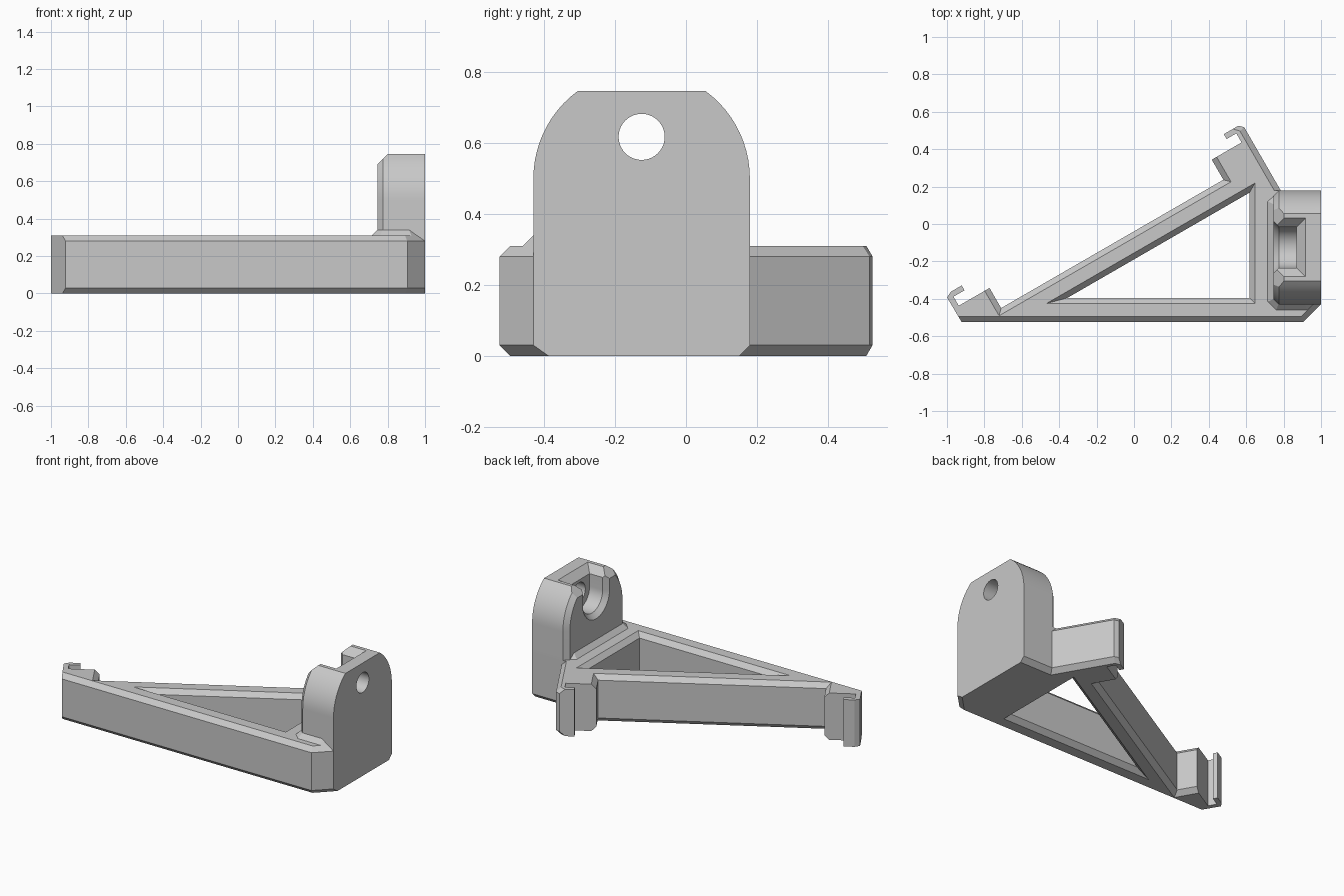
import bpy
import bmesh
from math import cos, sin, pi, radians, acos

cube = bpy.data.objects.get("Cube")
if cube:
    bpy.data.objects.remove(cube, do_unlink=True)

grey = bpy.data.materials.new("matte grey")
grey.use_nodes = True
grey.diffuse_color = (0.58, 0.58, 0.58, 1)
grey.node_tree.nodes["Principled BSDF"].inputs["Base Color"].default_value = (0.58, 0.58, 0.58, 1)


def inset(points, dists):
    """Move each edge of a counter-clockwise outline inward by its own distance."""
    n = len(points)
    normals = []
    for i in range(n):
        dx = points[(i + 1) % n][0] - points[i][0]
        dy = points[(i + 1) % n][1] - points[i][1]
        length = (dx * dx + dy * dy) ** 0.5
        normals.append((-dy / length, dx / length))
    result = []
    for i, (x, y) in enumerate(points):
        (ax, ay), (bx, by) = normals[i - 1], normals[i]
        da, db = dists[i - 1], dists[i]
        det = ax * by - ay * bx
        if abs(det) < 1e-4:
            result.append((x + bx * db, y + by * db))
        else:
            result.append((x + (da * by - db * ay) / det, y + (ax * db - bx * da) / det))
    return result


def prism(name, points, layers, axis="z"):
    """Stack inset copies of an outline along an axis; layers are (height, distances)."""
    bm = bmesh.new()
    rings = []
    n = len(points)
    for h, d in layers:
        dists = d if isinstance(d, list) else [d] * n
        ring = inset(points, dists)
        rings.append([bm.verts.new((a, b, h) if axis == "z" else (h, a, b)) for a, b in ring])
    for low, high in zip(rings, rings[1:]):
        for i in range(n):
            j = (i + 1) % n
            bm.faces.new((low[i], low[j], high[j], high[i]))
    bm.faces.new(rings[0][::-1])
    bm.faces.new(rings[-1])
    mesh = bpy.data.meshes.new(name)
    bm.to_mesh(mesh)
    bm.free()
    mesh.materials.append(grey)
    obj = bpy.data.objects.new(name, mesh)
    bpy.context.collection.objects.link(obj)
    return obj


def activate(obj):
    bpy.ops.object.select_all(action="DESELECT")
    obj.select_set(True)
    bpy.context.view_layer.objects.active = obj


def cut(obj, cutter):
    activate(obj)
    mod = obj.modifiers.new("cut", "BOOLEAN")
    mod.operation = "DIFFERENCE"
    mod.solver = "EXACT"
    mod.object = cutter
    bpy.ops.object.modifier_apply(modifier=mod.name)
    bpy.data.objects.remove(cutter, do_unlink=True)


def along(u, v):
    """Point in the frame of the sloping arm, turned 30 degrees."""
    c, s = cos(radians(30)), sin(radians(30))
    return (u * c - v * s, u * s + v * c)


def arc(cy, cz, r, start, end, count):
    return [(cy + r * cos(start + (end - start) * i / (count - 1)),
             cz + r * sin(start + (end - start) * i / (count - 1))) for i in range(count)]


# Triangular frame with a clip at each end; each corner has the chamfer of the edge after it
C = 0.03
front = [(-0.921, -0.525, C), (0.905, -0.525, C), (1, -0.43, 0), (1, 0.18, 0)]
sloped = [
    (0.769, -0.236, C), (0.769, 0.153, 0.025), (0.7465, 0.176, 0), (0.656, 0.176, 0),
    (0.656, 0.146, 0), (0.716, 0.146, 0), (0.716, 0.09, 0), (0.532, 0.09, C),
    (0.532, -0.034, C), (-0.84, -0.034, C), (-0.84, 0.09, 0), (-1.03, 0.09, 0),
    (-1.03, 0.146, 0), (-0.962, 0.146, 0), (-0.962, 0.176, 0), (-1.03, 0.176, 0),
    (-1.062, 0.16, 0)]
outline = [(x, y) for x, y, d in front] + [along(u, v) for u, v, d in sloped]
top = [p[2] for p in front + sloped]
bottom = list(top)
bottom[3] = C
frame = prism("triangular_frame", outline, [(0, bottom), (C, 0), (0.28, 0), (0.31, top)])
opening = [(-0.356, -0.395), (0.617, -0.395), (0.617, 0.167)]
cut(frame, prism("opening_cutter", opening, [(-0.01, -0.04), (C, 0), (0.28, 0), (0.32, -0.04)]))

# Upright mounting block with a rounded, flat-topped outline
MID, R = -0.125, 0.305
stop = acos(0.18 / R)
profile = [(MID - R, 0.05), (MID + R, 0.05)]
profile += arc(MID, 0.5, R, 0, stop, 12) + arc(MID, 0.5, R, pi - stop, pi, 12)
edge = [0] + [C] * (len(profile) - 1)
block = prism("mounting_block", profile, [(0.745, edge), (0.775, 0), (1, 0)], "x")

# Deeper slope along the inner top edge
wedge = [(0.6, -0.6), (0.775, -0.6), (0.775, 0.4), (0.6, 0.4)]
cut(block, prism("wedge_cutter", wedge, [(0.68, [0, 0.04, 0, 0]), (0.76, [0, -0.04, 0, 0])]))

# Slot for the screw head, its widened top mouth, and the screw hole
HOLE_Z, SLOT = 0.617, 0.11
slot = arc(MID, HOLE_Z, SLOT, pi, 2 * pi, 25) + [(MID + SLOT, 0.9), (MID - SLOT, 0.9)]
cut(block, prism("slot_cutter", slot, [(0.73, -0.045), (0.775, 0), (0.87, 0)], "x"))
mouth = [(0.6, MID - SLOT), (0.87, MID - SLOT), (0.87, MID + SLOT), (0.6, MID + SLOT)]
cut(block, prism("mouth_cutter", mouth, [(0.69, 0.01), (0.76, -0.06)]))
bore = arc(MID, HOLE_Z, 0.065, 0, 2 * pi, 41)[:-1]
cut(block, prism("bore_cutter", bore, [(0.8, 0), (1.1, 0)], "x"))

# Sloping foot where the block meets the frame
foot = [(0.715, 0.12), (0.715, -0.415), (0.76, -0.46), (0.927, -0.46), (0.987, -0.40),
        (0.987, 0.175), (0.775, 0.175)]
rim = [C, C, C, C, 0, 0, C]
foot_obj = prism("block_foot", foot, [(0.29, 0), (0.31, 0), (0.34, rim)])

for obj in (frame, block, foot_obj):
    activate(obj)
    bpy.ops.object.shade_smooth_by_angle(angle=radians(25))
